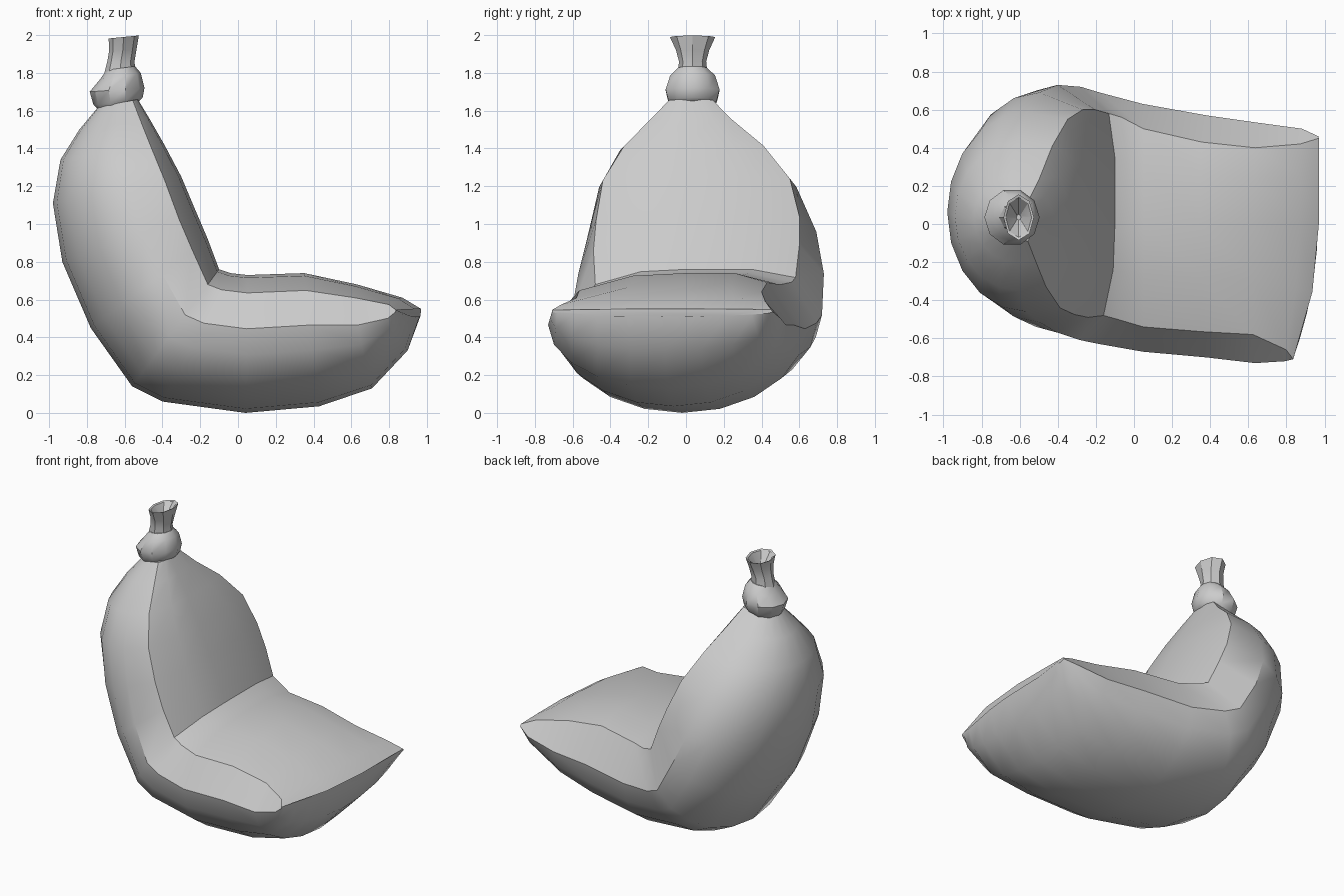
import bpy
from math import sin, cos, pi
from mathutils import Vector

cube = bpy.data.objects.get("Cube")
if cube:
    bpy.data.objects.remove(cube)

fabric = bpy.data.materials.new("grey_fabric")
fabric.use_nodes = True
grey = (0.6, 0.6, 0.6, 1)
fabric.diffuse_color = grey
fabric.node_tree.nodes["Principled BSDF"].inputs["Base Color"].default_value = grey


def loft(name, rings, angle, caps=True):
    """Skin a list of equal closed rings into one object."""
    n = len(rings[0])
    verts = [p for ring in rings for p in ring]
    faces = []
    for r in range(len(rings) - 1):
        for i in range(n):
            j = (i + 1) % n
            faces.append((r * n + i, r * n + j, (r + 1) * n + j, (r + 1) * n + i))
    if caps:
        faces.append(tuple(reversed(range(n))))
        faces.append(tuple(range(len(verts) - n, len(verts))))
    mesh = bpy.data.meshes.new(name)
    mesh.from_pydata(verts, [], faces)
    mesh.materials.append(fabric)
    obj = bpy.data.objects.new(name, mesh)
    bpy.context.collection.objects.link(obj)
    bpy.ops.object.select_all(action="DESELECT")
    obj.select_set(True)
    bpy.context.view_layer.objects.active = obj
    bpy.ops.object.mode_set(mode="EDIT")
    bpy.ops.mesh.select_all(action="SELECT")
    bpy.ops.mesh.normals_make_consistent(inside=False)
    bpy.ops.object.mode_set(mode="OBJECT")
    bpy.ops.object.shade_smooth_by_angle(angle=angle)
    return obj


# Cushion stations from the seat's front lip, round the bend, up to the neck:
# inner x, z, outer x, z, seam y right, left, rim y right, left
stations = [
    (.97, .55, .965, .51, -.71, .45, -.71, .46),
    (.87, .61, .90, .33, -.66, .42, -.72, .50),
    (.63, .68, .71, .13, -.58, .40, -.73, .53),
    (.35, .74, .43, .035, -.565, .43, -.70, .57),
    (.05, .73, .04, 0, -.54, .50, -.67, .63),
    (-.04, .74, -.40, .06, -.50, .56, -.63, .69),
    (-.10, .76, -.56, .14, -.48, .58, -.61, .72),
    (-.16, .92, -.78, .45, -.49, .60, -.57, .73),
    (-.22, 1.06, -.93, .80, -.475, .60, -.515, .69),
    (-.30, 1.25, -.98, 1.11, -.44, .55, -.46, .585),
    (-.39, 1.42, -.94, 1.34, -.33, .41, -.35, .43),
    (-.47, 1.56, -.84, 1.50, -.19, .24, -.20, .26),
    (-.53, 1.66, -.74, 1.62, -.09, .14, -.09, .14),
]


def cushion_ring(ix, iz, ox, oz, seam_r, seam_l, rim_r, rim_l):
    inner, outer = Vector((ix, 0, iz)), Vector((ox, 0, oz))
    depth = outer - inner

    def at(t, y):
        p = inner + depth * t
        p.y = y
        if ix > 0 and y < 0:      # the lip slants back on its right side
            p.x -= 0.3 * y * y * ix ** 4
        return p

    # flat inner panel, with the right seam lower than the left
    ring = [at(.13, seam_r), at(.02, seam_r * .5), at(0, 0),
            at(0, seam_l * .6), at(.07, seam_l)]
    # rounded underside and back
    mid, half = (rim_l + rim_r) / 2, (rim_l - rim_r) / 2
    steps = 10
    for k in range(steps + 1):
        a = pi * k / steps
        ring.append(at(.39 + .61 * sin(a), mid + half * cos(a)))
    return ring


loft("beanbag_cushion", [cushion_ring(*s) for s in stations], 0.6)


def oval(x, z, rx, ry, tilt=0, sides=10, y=.035, wave=0):
    ring = []
    for k in range(sides):
        a = 2 * pi * k / sides
        ring.append((x + rx * cos(a), y + ry * sin(a),
                     z + tilt * cos(a) + wave * (k % 2)))
    return ring


# Tied collar round the neck
loft("neck_collar", [
    oval(-.63, 1.62, .10, .11, .025),
    oval(-.635, 1.65, .13, .135, .02),
    oval(-.64, 1.71, .145, .15, .01),
    oval(-.625, 1.78, .11, .125, .02),
    oval(-.62, 1.825, .075, .08, .01),
], 0.6)

# Gathered stem flaring to an open hollow top
loft("gathered_stem", [
    oval(-.625, 1.79, .085, .08, sides=8),
    oval(-.62, 1.86, .072, .072, sides=8),
    oval(-.61, 1.92, .072, .088, sides=8),
    oval(-.605, 1.99, .08, .12, .008, sides=8),
    oval(-.605, 1.985, .068, .105, .008, sides=8),
    oval(-.605, 1.89, .012, .015, sides=8),
], 0.5)
